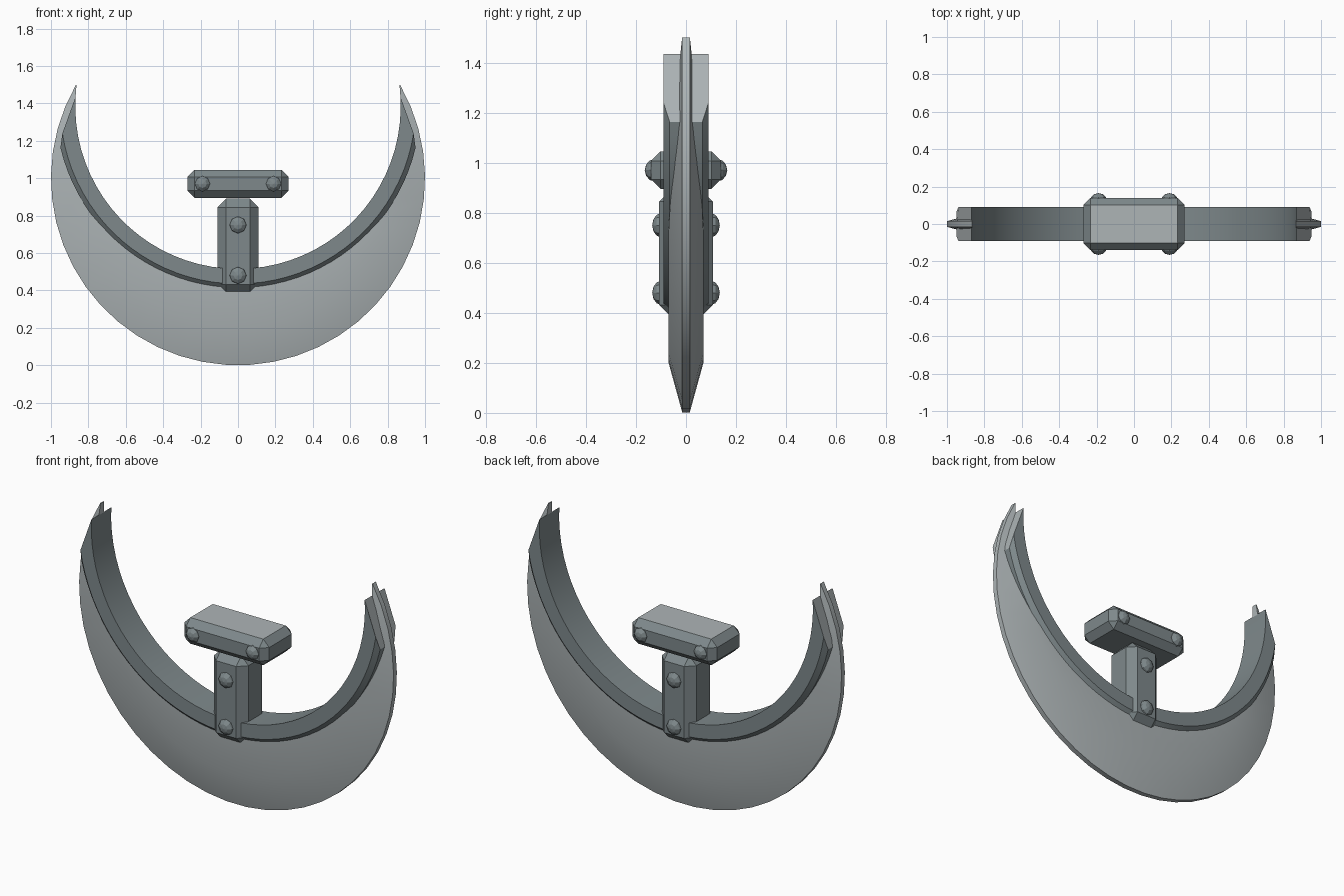
import bpy, bmesh
from math import sin, cos, radians, sqrt, pi
from mathutils import Matrix, Vector

if "Cube" in bpy.data.objects:
    bpy.data.objects.remove(bpy.data.objects["Cube"], do_unlink=True)


def material(name, rgb):
    mat = bpy.data.materials.new(name)
    mat.use_nodes = True
    mat.diffuse_color = (*rgb, 1)
    mat.node_tree.nodes["Principled BSDF"].inputs["Base Color"].default_value = (*rgb, 1)
    return mat


LIGHT = material("light steel", (0.42, 0.46, 0.47))
DARK = material("dark steel", (0.21, 0.25, 0.26))


def finish(bm, name, mats, smooth=None):
    bmesh.ops.recalc_face_normals(bm, faces=bm.faces)
    mesh = bpy.data.meshes.new(name)
    bm.to_mesh(mesh)
    bm.free()
    for m in mats:
        mesh.materials.append(m)
    ob = bpy.data.objects.new(name, mesh)
    bpy.context.collection.objects.link(ob)
    if smooth:
        bpy.ops.object.select_all(action='DESELECT')
        ob.select_set(True)
        bpy.context.view_layer.objects.active = ob
        bpy.ops.object.shade_smooth_by_angle(angle=radians(smooth))
    return ob


def loft(sections):
    """Skin closed sections of equal length; returns the mesh and its end caps."""
    bm = bmesh.new()
    rings = [[bm.verts.new(p) for p in s] for s in sections]
    for a, b in zip(rings, rings[1:]):
        for i in range(len(a)):
            j = (i + 1) % len(a)
            bm.faces.new((a[i], a[j], b[j], b[i]))
    return bm, [bm.faces.new(rings[0]), bm.faces.new(rings[-1])]


def polar(radius, angle, centre_z, y):
    return (radius * cos(angle), y, centre_z + radius * sin(angle))


# Crescent blade: wide bevel towards a thin rim, tapering to the horns
BLADE_Z, BAND_Z, INNER = 1.0, 1.385, 0.87
EDGE, THICK, RIDGE = 0.015, 0.07, 0.8
lift = BAND_Z - BLADE_Z


def half_thickness(r):
    return min(THICK, EDGE + (THICK - EDGE) * (1 - r) / (1 - RIDGE))


sections = []
count = 33
for k in range(count + 1):
    a = radians(-90 + 120 * (2 * k / count - 1))
    inner = lift * sin(a) + sqrt((INNER + 0.004) ** 2 - (lift * cos(a)) ** 2)
    inner = min(inner, 0.997)
    ridge = max(RIDGE, inner + 0.4 * (1 - inner))
    half = [(1, EDGE), (ridge, half_thickness(ridge)), (inner, half_thickness(inner))]
    outline = half + [(r, -y) for r, y in reversed(half)]
    sections.append([polar(r, a, BLADE_Z, y) for r, y in outline])
bm, caps = loft(sections)
finish(bm, "crescent_blade", [LIGHT], 30)

# Inner band: chamfered strip with slanted ends (radius, half width, end angle)
profile = [(INNER, 0.09, 3.3), (0.95, 0.09, -8.8), (0.975, 0.065, -13.2)]
outline = profile + [(r, -y, e) for r, y, e in reversed(profile)]
sections = []
count = 40
for k in range(count + 1):
    t = 2 * k / count - 1
    sections.append([polar(r, radians(-90 + t * (90 + e)), BAND_Z, y) for r, y, e in outline])
bm, caps = loft(sections)
for f in caps:
    f.material_index = 1
finish(bm, "inner_band", [DARK, LIGHT], 30)


# Chamfered grip blocks
def block(name, size, centre, bevel, light_top=False):
    bm = bmesh.new()
    bmesh.ops.create_cube(bm, size=1)
    bmesh.ops.scale(bm, vec=size, verts=bm.verts)
    bmesh.ops.bevel(bm, geom=bm.edges[:], offset=bevel, segments=1, affect='EDGES')
    bmesh.ops.translate(bm, vec=centre, verts=bm.verts)
    bm.normal_update()
    if light_top:
        for f in bm.faces:
            f.material_index = int(f.normal.z > 0.9)
    return finish(bm, name, [DARK, LIGHT] if light_top else [DARK])


block("grip_post", (0.22, 0.216, 0.505), (0, 0, 0.638), 0.046)
block("grip_head", (0.54, 0.28, 0.15), (0, 0, 0.97), 0.038, True)


# Domed bolts, mirrored front and back
def bolt(name, x, y, z, radius, depth):
    bm = bmesh.new()
    bmesh.ops.create_uvsphere(bm, u_segments=8, v_segments=6, radius=1)
    place = (Matrix.Translation(Vector((x, y, z))) @ Matrix.Diagonal((radius, depth, radius, 1))
             @ Matrix.Rotation(pi / 2, 4, 'X'))
    bmesh.ops.transform(bm, matrix=place, verts=bm.verts)
    finish(bm, name, [DARK])


for label, side in (("front", -1), ("back", 1)):
    bolt(label + "_upper_post_bolt", 0, side * 0.1, 0.75, 0.048, 0.035)
    bolt(label + "_lower_post_bolt", 0, side * 0.1, 0.48, 0.048, 0.035)
    for hand, x in (("left", 0.19), ("right", -0.19)):
        bolt(label + "_" + hand + "_head_bolt", x, side * 0.125, 0.97, 0.045, 0.04)
